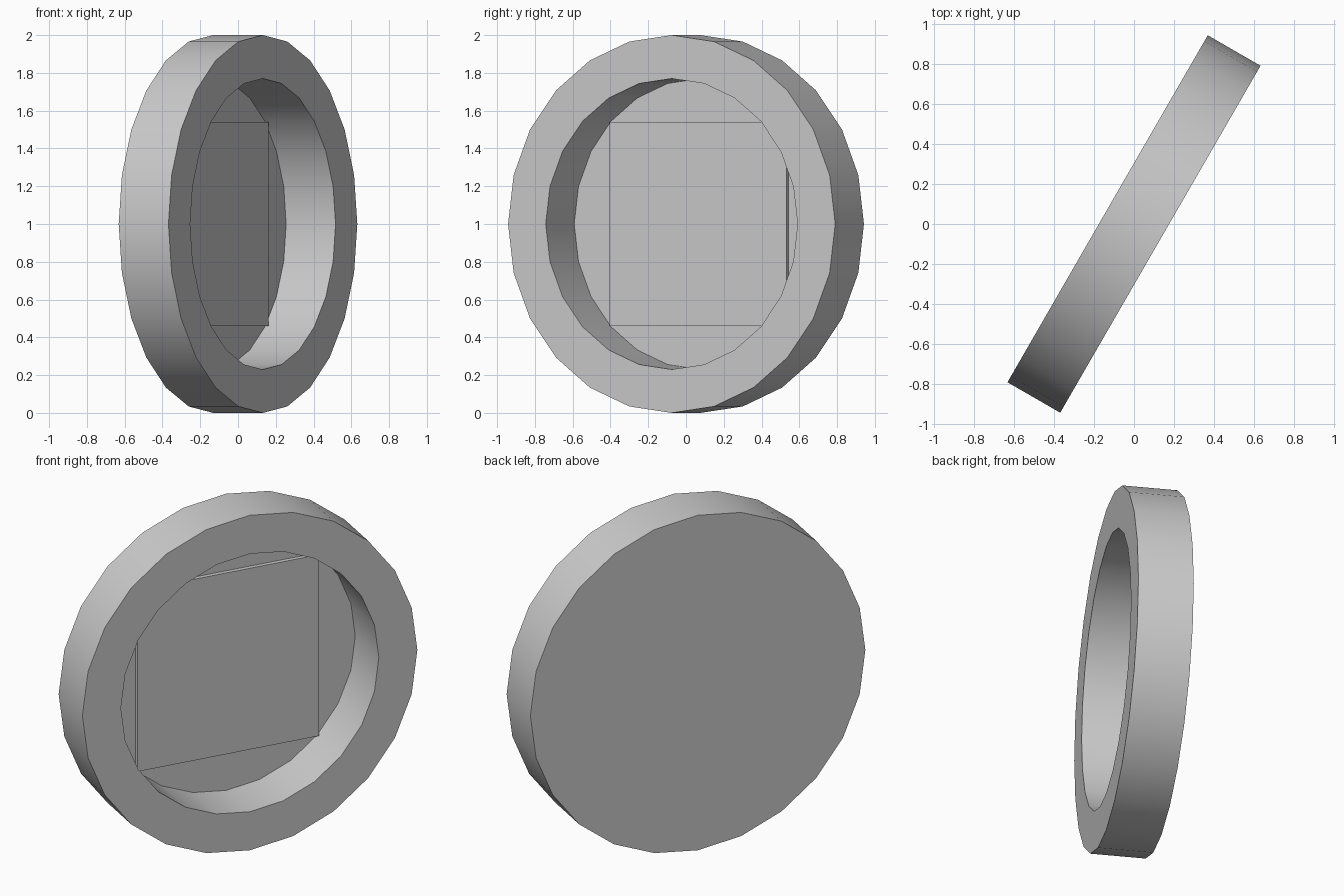
import bpy, bmesh, math
from mathutils import Matrix

cube = bpy.data.objects.get("Cube")
if cube:
    bpy.data.objects.remove(cube, do_unlink=True)

SIDES, OUTER, INNER, HALF = 24, 1.0, 0.77, 0.152
PLATE, PLATE_TOP = 0.541, -0.125

grey = bpy.data.materials.new("light grey")
grey.use_nodes = True
color = (0.6, 0.6, 0.6, 1)
grey.diffuse_color = color
grey.node_tree.nodes["Principled BSDF"].inputs["Base Color"].default_value = color

# Local x is the dish axis; turn it to point right and toward the front
PLACE = Matrix.Translation((0, 0, 1)) @ Matrix.Rotation(math.radians(-30), 4, 'Z')


def add_object(name, bm, smooth):
    bmesh.ops.recalc_face_normals(bm, faces=bm.faces)
    bm.transform(PLACE)
    mesh = bpy.data.meshes.new(name)
    bm.to_mesh(mesh)
    bm.free()
    mesh.materials.append(grey)
    obj = bpy.data.objects.new(name, mesh)
    bpy.context.collection.objects.link(obj)
    if smooth:
        bpy.ops.object.select_all(action='DESELECT')
        obj.select_set(True)
        bpy.context.view_layer.objects.active = obj
        bpy.ops.object.shade_smooth_by_angle(angle=math.radians(30))
    return obj


def ring(bm, radius, depth):
    step = math.tau / SIDES
    return [bm.verts.new((depth, radius * math.sin(i * step), radius * math.cos(i * step)))
            for i in range(SIDES)]


# Round dish: back cap, outer wall, flat rim, inner wall and thin floor
bm = bmesh.new()
loops = [ring(bm, OUTER, -HALF), ring(bm, OUTER, HALF),
         ring(bm, INNER, HALF), ring(bm, INNER, -HALF + 0.002)]
for a, b in zip(loops, loops[1:]):
    for i in range(SIDES):
        j = (i + 1) % SIDES
        bm.faces.new((a[i], a[j], b[j], b[i]))
bm.faces.new(loops[0])
bm.faces.new(loops[-1])
add_object("round_dish", bm, True)

# Thin square plate lying on the floor of the dish
bm = bmesh.new()
back = -HALF + 0.001
bmesh.ops.create_cube(bm, size=1, matrix=Matrix.Translation(((back + PLATE_TOP) / 2, 0, 0))
                      @ Matrix.Diagonal((PLATE_TOP - back, 2 * PLATE, 2 * PLATE, 1)))
add_object("square_plate", bm, False)
